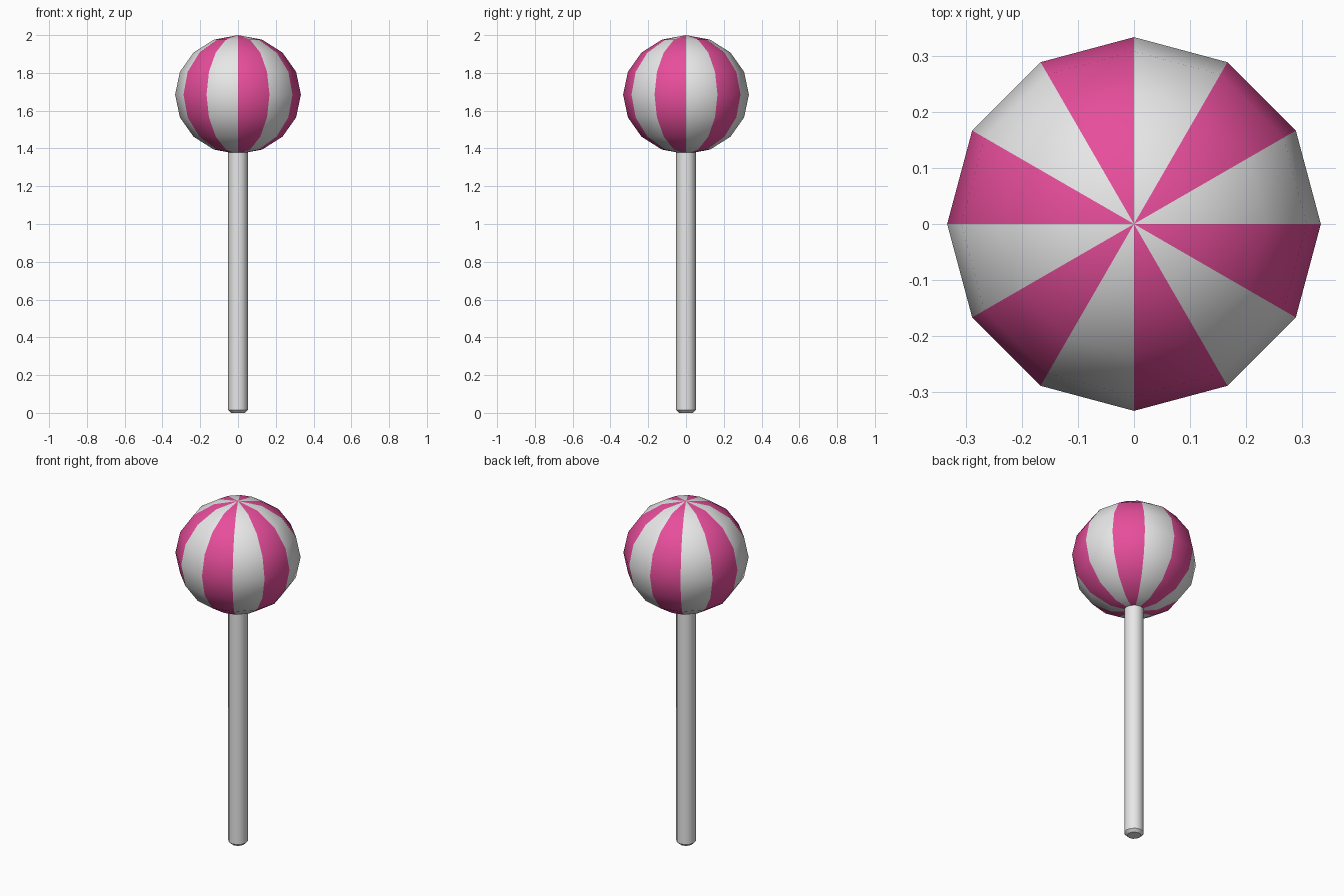
import bpy, bmesh, math
from mathutils import Matrix

if "Cube" in bpy.data.objects:
    bpy.data.objects.remove(bpy.data.objects["Cube"])


def material(name, color):
    m = bpy.data.materials.new(name)
    m.diffuse_color = (*color, 1.0)
    m.use_nodes = True
    m.node_tree.nodes["Principled BSDF"].inputs["Base Color"].default_value = m.diffuse_color
    return m


white = material("white", (0.8, 0.8, 0.8))
pink = material("pink", (0.8, 0.075, 0.33))


def finish(name, bm, mats, angle):
    mesh = bpy.data.meshes.new(name)
    bm.to_mesh(mesh)
    bm.free()
    for m in mats:
        mesh.materials.append(m)
    obj = bpy.data.objects.new(name, mesh)
    bpy.context.collection.objects.link(obj)
    bpy.ops.object.select_all(action='DESELECT')
    obj.select_set(True)
    bpy.context.view_layer.objects.active = obj
    bpy.ops.object.shade_smooth_by_angle(angle=math.radians(angle))


# Candy ball: 12 wedges, 8 rings, slightly squashed, alternating stripes
bm = bmesh.new()
bmesh.ops.create_uvsphere(bm, u_segments=12, v_segments=8, radius=1.0,
                          matrix=Matrix.Diagonal((0.333, 0.333, 0.315, 1.0)))
for f in bm.faces:
    c = f.calc_center_median()
    wedge = int(math.degrees(math.atan2(c.y, c.x)) % 360 // 30)
    f.material_index = wedge % 2
bmesh.ops.translate(bm, verts=bm.verts, vec=(0, 0, 1.685))
finish("candy_ball", bm, [white, pink], 60)

# Stick: slim cylinder with a bevelled foot, running up into the candy
bm = bmesh.new()
bmesh.ops.create_cone(bm, cap_ends=True, segments=12, radius1=0.052, radius2=0.052,
                      depth=1.95, matrix=Matrix.Translation((0, 0, 0.975)))
foot = [e for e in bm.edges if all(v.co.z < 0.01 for v in e.verts)]
bmesh.ops.bevel(bm, geom=foot, offset=0.015, segments=1, affect='EDGES')
finish("stick", bm, [white], 40)
